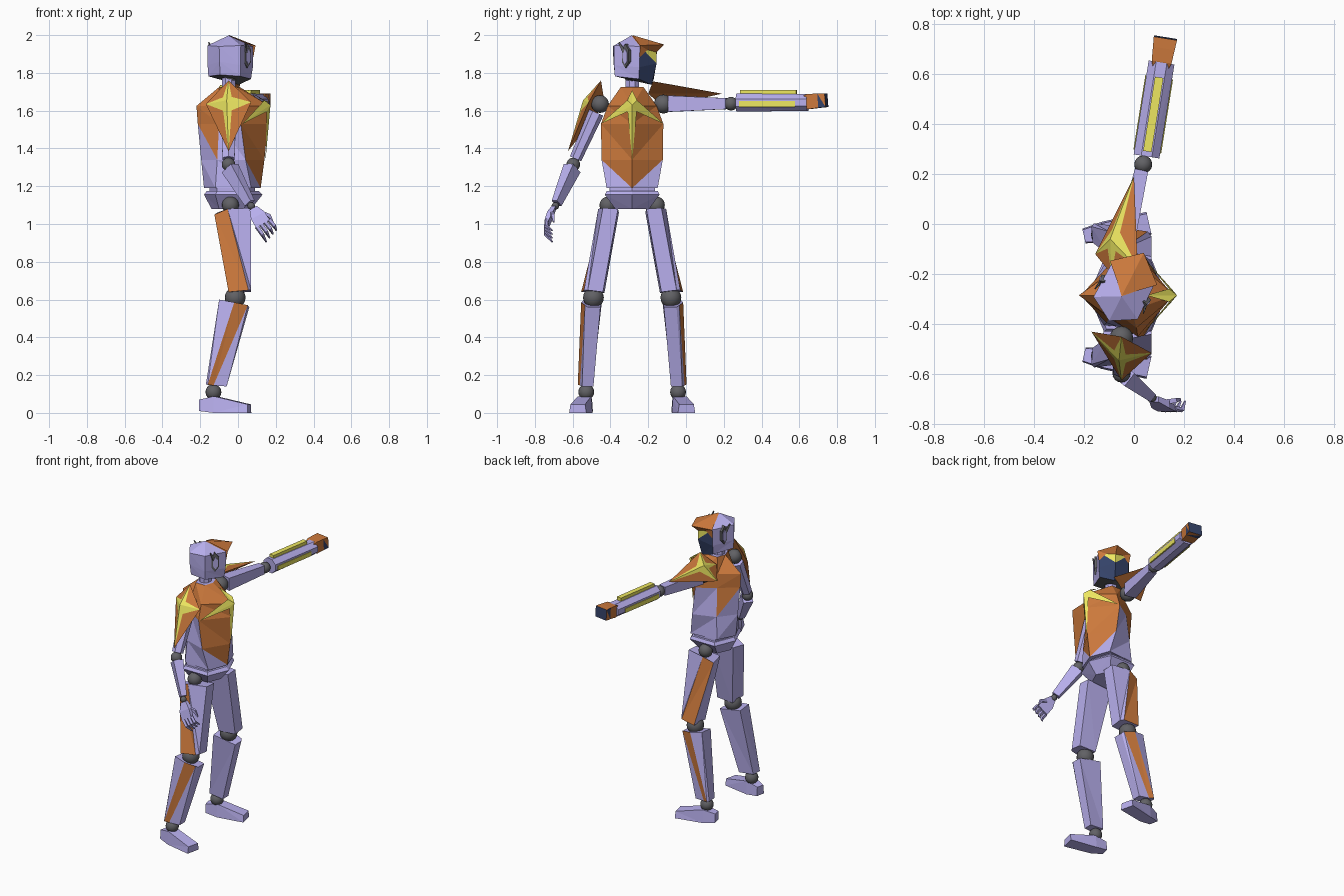
import bpy, bmesh
from math import pi, cos, sin, radians
from mathutils import Vector as V

if "Cube" in bpy.data.objects:
    bpy.data.objects.remove(bpy.data.objects["Cube"])

C = -0.285  # y of the body's symmetry plane
COLS = dict(lavender=(.48, .43, .85), orange=(.60, .19, .045), yellow=(.85, .80, .12),
            grey=(.12, .12, .13), navy=(.035, .055, .14))
MATS = {}
for k, c in COLS.items():
    MATS[k] = bpy.data.materials.new(k)
    MATS[k].diffuse_color = (*c, 1)


def build(name, verts, faces, cols, mirror=False, loc=(0, 0, 0), rz=0):
    me = bpy.data.meshes.new(name)
    me.from_pydata([tuple(v) for v in verts], [], faces)
    used = sorted(set(cols))
    for u in used:
        me.materials.append(MATS[u])
    for p, c in zip(me.polygons, cols):
        p.material_index = used.index(c)
    bm = bmesh.new()
    bm.from_mesh(me)
    bmesh.ops.remove_doubles(bm, verts=bm.verts, dist=1e-5)
    bmesh.ops.recalc_face_normals(bm, faces=bm.faces)
    bm.to_mesh(me)
    bm.free()
    ob = bpy.data.objects.new(name, me)
    bpy.context.collection.objects.link(ob)
    ob.location, ob.rotation_euler.z = loc, rz
    if mirror:
        m = ob.modifiers.new("mirror", 'MIRROR')
        m.use_axis = (False, True, False)
    return ob


def loft(name, rings, col=lambda r, i, k: "lavender", closed=True, caps=True,
         capcol="lavender", **kw):
    """Skin rings with triangles; col(ring, column, half) picks the colour."""
    n, verts = len(rings[0]), [p for r in rings for p in r]
    faces, cols = [], []
    for r in range(len(rings) - 1):
        for i in range(n if closed else n - 1):
            a, b = r * n + i, r * n + (i + 1) % n
            for k, f in enumerate(((a, b, b + n), (a, b + n, a + n))):
                if len({tuple(verts[j]) for j in f}) == 3:
                    faces.append(f)
                    cols.append(col(r, i, k))
    if caps:
        last = (len(rings) - 1) * n
        faces += [tuple(range(n)), tuple(range(last, last + n))]
        cols += [capcol] * 2
    return build(name, verts, faces, cols, **kw)


def prism(name, pts, hw, n=4, col="lavender", **kw):
    """Tube through pts; hw = (side, up) half widths per point."""
    pts = [V(p) for p in pts]
    q = (pts[-1] - pts[0]).to_track_quat('Z', 'Y')
    s, rings = 1 / cos(pi / n), []
    for p, (hx, hy) in zip(pts, hw):
        rings.append([p + q @ V((hx * s * cos((2 * i + 1) * pi / n), hy * s * sin((2 * i + 1) * pi / n), 0))
                      for i in range(n)])
    fn = col if callable(col) else (lambda r, i, k: col)
    return loft(name, rings, fn, capcol=kw.pop("capcol", "lavender" if callable(col) else col), **kw)


def ball(name, p, r):
    bpy.ops.mesh.primitive_uv_sphere_add(segments=16, ring_count=10, radius=r, location=p)
    ob = bpy.context.object
    ob.name = name
    ob.data.materials.append(MATS["grey"])
    bpy.ops.object.shade_smooth()


BODY = dict(mirror=True, loc=(0, C, 0))

# torso: half loft with columns front, front side, back side, back
def torso_col(r, i, k):
    if i == 0:
        return "lavender" if r == 0 and k == 0 else "orange"
    if r >= 2 or (i == 2 and r == 1 and k == 1):
        return "orange"
    return "lavender"

def half(z, f, sf, sb, b, y, yb=None):
    return [(f, 0, z), (sf, y, z), (sb, yb or y, z), (b, 0, z)]

loft("torso", [half(1.19, .12, .07, -.12, -.18, .135, .12), half(1.34, .14, .04, -.11, -.195, .162, .11),
               half(1.53, .158, .015, -.10, -.213, .165, .09), half(1.625, .165, .01, -.10, -.22, .13, .085),
               half(1.725, .01, -.01, -.08, -.10, .06)], torso_col, closed=False, **BODY)
loft("waist", [half(1.16, .09, .05, -.11, -.15, .12), half(1.195, .09, .05, -.11, -.15, .12)],
     closed=False, **BODY)
loft("pelvis", [half(1.08, .07, .03, -.10, -.14, .09), half(1.155, .13, .07, -.12, -.18, .145),
                half(1.175, .11, .06, -.11, -.165, .135)], closed=False, **BODY)

# chest star
build("chest_star", [(.172, 0, 1.63), (.05, 0, 1.708), (.14, .026, 1.655), (.024, .167, 1.53),
                     (.152, .024, 1.595), (.146, 0, 1.34)],
      [(0, 1, 2), (0, 2, 3), (0, 3, 4), (0, 4, 5)], ["yellow"] * 4, **BODY)

# legs
thigh_top = [(.07, .075, 1.08), (.07, .155, 1.085), (-.055, .18, 1.08), (-.125, .165, 1.05), (-.11, .07, 1.06)]
thigh_low = [(.07, .155, .64), (.07, .235, .65), (.055, .255, .65), (-.05, .27, .64), (-.05, .147, .635)]
loft("thighs", [thigh_low, thigh_top], lambda r, i, k: "orange" if i == 2 else "lavender", **BODY)
shin_top = [(.06, .168, .56), (.06, .235, .56), (.052, .25, .57), (-.02, .27, .585), (-.10, .255, .60), (-.10, .16, .59)]
shin_low = [(-.06, .205, .14), (-.06, .265, .14), (-.13, .277, .145), (-.16, .288, .15), (-.17, .275, .15), (-.165, .21, .15)]
loft("shins", [shin_low, shin_top], lambda r, i, k: "orange" if i == 2 else "lavender", **BODY)

# feet, splayed outward
def foot_ring(x, y, w, z0, z1):
    return [(x - .22 * s, y + .97 * s, z) for s, z in ((-w, z0), (w, z0), (w * .85, z1), (-w * .85, z1))]

loft("feet", [foot_ring(-.20, .237, .03, .01, .07), foot_ring(-.12, .252, .043, 0, .088),
              foot_ring(.06, .288, .047, 0, .045)], **BODY)
for side, s in (("left", 1), ("right", -1)):
    ball(side + "_hip", (-.04, C + s * .128, 1.10), .045)
    ball(side + "_knee", (-.015, C + s * .205, .61), .055)
    ball(side + "_ankle", (-.13, C + s * .243, .11), .042)

# neck and head, the head turned to the left
prism("neck", [(-.05, C, 1.70), (-.05, C, 1.785)], [(.036, .036)] * 2, 8)
ball("neck_joint", (-.045, C, 1.785), .042)
HEAD = dict(loc=(-.045, C + .005, 0), rz=radians(63))

def head_col(r, i, k):
    if i == 0:
        return ("navy", "yellow" if k else "navy", "orange")[r]
    return "lavender"

jaw = [(.11, 0, 1.737), (.078, .088, 1.768), (-.06, .095, 1.782), (-.108, 0, 1.79)]
loft("head", [jaw, [(.14, 0, 1.85), (.086, .095, 1.83), (-.063, .098, 1.84), (-.117, 0, 1.86)],
              [(.14, 0, 1.93), (.09, .095, 1.94), (-.063, .099, 1.945), (-.12, 0, 1.94)],
              [(-.01, 0, 1.998)] * 4], head_col, closed=False, mirror=True, caps=False, **HEAD)
build("chin_base", jaw, [(0, 1, 2, 3)], ["grey"], mirror=True, **HEAD)
loft("cap", [[(.13, 0, 1.90), (.088, .097, 1.885)], [(.185, 0, 1.95), (.095, .106, 1.945)],
             [(-.005, 0, 2.0)] * 2], lambda r, i, k: "orange", closed=False, caps=False, mirror=True, **HEAD)
prism("ears", [(.012, .085, 1.89), (.006, .104, 1.89)], [(.026, .055)] * 2, 6, "grey", mirror=True, **HEAD)
prism("ear_caps", [(.012, .09, 1.885), (.007, .109, 1.885)], [(.015, .036)] * 2, 6, mirror=True, **HEAD)
prism("ear_fins", [(.0, .102, 1.91), (-.03, .108, 1.962)], [(.005, .01), (.002, .003)], 4, "grey",
      mirror=True, **HEAD)

# shoulder plates: kite pyramid with a raised four-point star
def plate(name, tips, apex, back):
    t, a = [V(p) for p in tips], V(apex)
    inner = [a * .62 + (t[i] + t[(i + 1) % 4]) * .19 for i in range(4)]
    faces, cols = [], []
    for i in range(4):
        j = (i + 1) % 4
        faces += [(8, i, 4 + i), (8, 4 + i, j), (4 + i, i, j), (9, j, i)]
        cols += ["yellow", "yellow", "orange", "orange"]
    build(name, t + inner + [a, V(back)], faces, cols)

plate("right_shoulder_plate", [(-.05, -.45, 1.76), (.07, -.515, 1.645), (-.05, -.625, 1.385), (-.17, -.43, 1.635)],
      (-.06, -.545, 1.655), (-.05, -.505, 1.62))
plate("left_shoulder_plate", [(-.09, -.20, 1.69), (.015, -.175, 1.755), (.0, .19, 1.69), (-.155, -.12, 1.62)],
      (-.095, -.06, 1.735), (-.06, -.08, 1.69))

# right arm hanging
ball("right_shoulder", (-.05, -.455, 1.635), .047)
prism("right_upper_arm", [(-.05, -.475, 1.59), (-.05, -.585, 1.345)], [(.04, .035), (.032, .028)], 6)
ball("right_elbow", (-.05, -.597, 1.315), .036)
prism("right_forearm", [(-.042, -.603, 1.295), (.062, -.685, 1.11)], [(.032, .038), (.018, .024)])
ball("right_wrist", (.07, -.692, 1.095), .02)

def palm_ring(x, y, z, w, t):
    return [(x + .85 * a, y + b, z + .5 * a) for a, b in ((-w, -t), (w, -t), (w, t), (-w, t))]

loft("right_palm", [palm_ring(.08, -.70, 1.085, .022, .011), palm_ring(.105, -.72, 1.045, .042, .015),
                    palm_ring(.132, -.738, 1.0, .042, .011)])
for i in range(4):
    prism("right_finger", [(.10 + .021 * i, -.738, .985 + .013 * i), (.128 + .021 * i, -.742, .945 + .015 * i),
                           (.15 + .018 * i, -.708, .905 + .02 * i)], [(.008, .009), (.008, .008), (.003, .003)])
prism("right_thumb", [(.12, -.712, 1.06), (.165, -.705, 1.045), (.185, -.70, 1.01)],
      [(.01, .011), (.009, .009), (.004, .004)])

# left arm raised, ending in a cannon
ball("left_shoulder", (-.05, -.12, 1.635), .05)
prism("left_upper_arm", [(-.04, -.085, 1.637), (.03, .215, 1.637)], [(.04, .043), (.027, .029)])
ball("left_elbow", (.037, .238, 1.637), .036)
A, U = V((.05, .27, 1.643)), V((.158, .987, 0))
S, Z = V((.987, -.158, 0)), V((0, 0, 1))
prism("cannon_barrel", [A, A + U * .38], [(.052, .048), (.052, .044)], 8)
prism("cannon_muzzle", [A + U * .32, A + U * .385 + Z * .005, A + U * .44 + Z * .01, A + U * .48 + Z * .012],
      [(.02, .015), (.04, .04), (.044, .038), (.047, .036)],
      col=lambda r, i, k: "navy" if r == 2 and i != 0 and k == 0 else "orange", capcol="navy")
for off in (Z * .055, S * .049 - Z * .008, S * -.049 - Z * .008):
    w = (.017, .012) if abs(off.z) > .02 else (.007, .015)
    prism("cannon_strip", [A + U * .02 + off, A + U * .32 + off], [w, w], 4, "yellow")

for m in bpy.data.materials:
    if m.users and not m.is_grease_pencil:
        m.use_nodes = True
        m.node_tree.nodes["Principled BSDF"].inputs["Base Color"].default_value = m.diffuse_color
